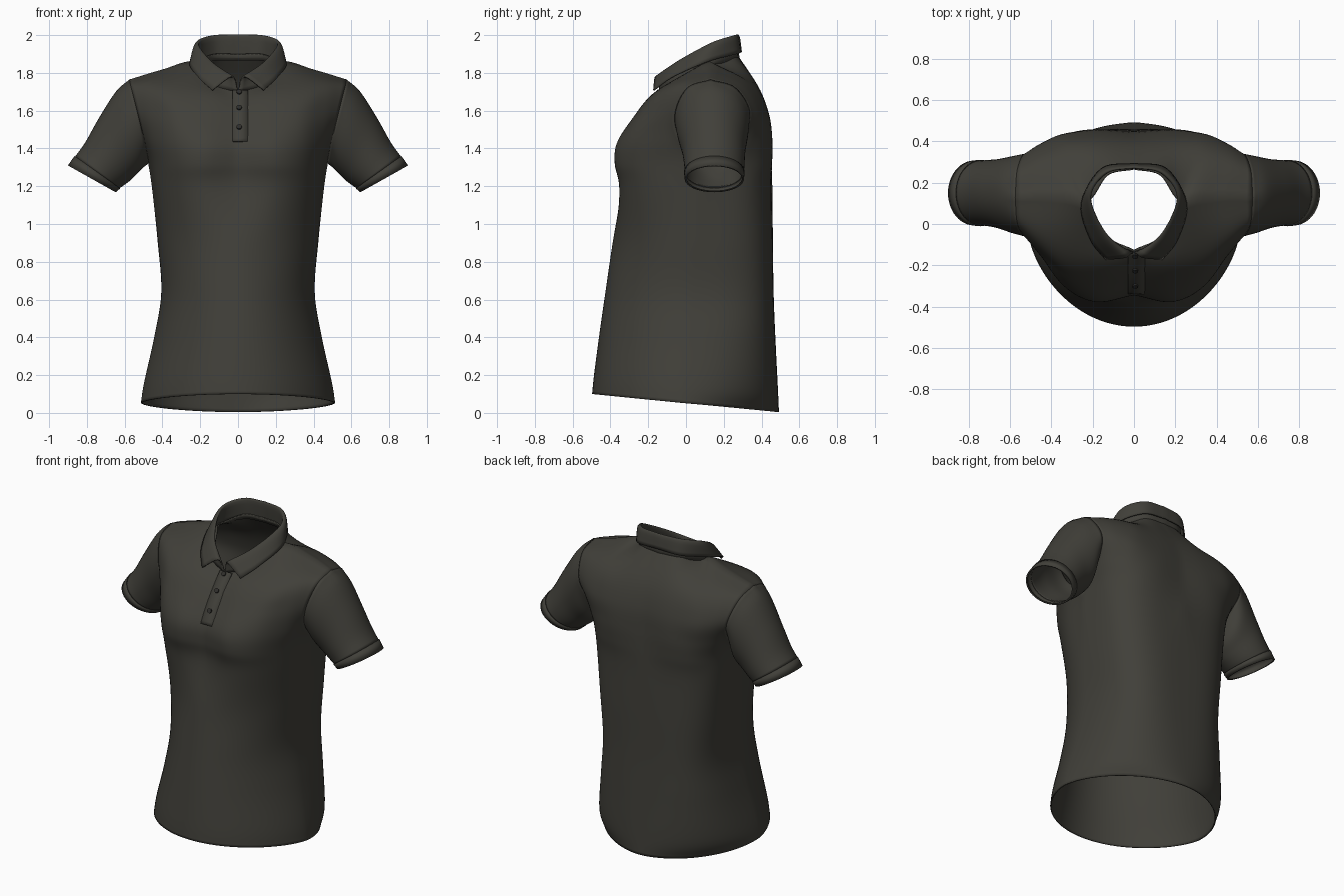
import bpy, bmesh, math
from mathutils import Vector as V

if "Cube" in bpy.data.objects:
    bpy.data.objects.remove(bpy.data.objects["Cube"])

SUB = 6                    # spline steps between control points
N = 4 * SUB                # columns in each half panel


def material(name, rgb):
    m = bpy.data.materials.new(name)
    m.diffuse_color = (*rgb, 1)
    m.use_nodes = True
    m.node_tree.nodes["Principled BSDF"].inputs["Base Color"].default_value = m.diffuse_color
    return m


CLOTH = material("dark olive cloth", (0.052, 0.050, 0.041))
BUTTON = material("button black", (0.028, 0.027, 0.024))


def spline(pts, sub=SUB):
    """Smooth curve running through all points."""
    p = [V(q) for q in pts]
    p = [2 * p[0] - p[1]] + p + [2 * p[-1] - p[-2]]
    out = []
    for i in range(1, len(p) - 2):
        a, b, c, d = p[i - 1:i + 3]
        for k in range(sub):
            t = k / sub
            out.append(0.5 * (2 * b + (c - a) * t + (2 * a - 5 * b + 4 * c - d) * t * t
                              + (3 * b - a - 3 * c + d) * t ** 3))
    return out + [p[-2]]


def loft(rows, sub=SUB):
    """Smooth the surface from row to row."""
    cols = [spline(c, sub) for c in zip(*rows)]
    return [list(r) for r in zip(*cols)]


def cloth_object(name, patches, thick=0.008, mirror=True):
    """patches: list of (rows, flip). Half shape, mirrored in x."""
    bm = bmesh.new()
    for rows, flip in patches:
        g = [[bm.verts.new(p) for p in r] for r in rows]
        for r0, r1 in zip(g, g[1:]):
            for i in range(len(r0) - 1):
                f = [r0[i], r0[i + 1], r1[i + 1], r1[i]]
                bm.faces.new(f[::-1] if flip else f)
    bmesh.ops.remove_doubles(bm, verts=bm.verts, dist=1e-4)
    me = bpy.data.meshes.new(name)
    bm.to_mesh(me)
    bm.free()
    me.shade_smooth()
    me.materials.append(CLOTH)
    ob = bpy.data.objects.new(name, me)
    bpy.context.collection.objects.link(ob)
    if mirror:
        m = ob.modifiers.new("mirror", 'MIRROR')
        m.merge_threshold = 0.001
    s = ob.modifiers.new("thickness", 'SOLIDIFY')
    s.thickness = thick
    s.offset = -1
    return ob


# ---- torso: lower rows are ovals
# (z front, z back, half width, y front, y back, y side, front power, back power)
LOWER = [(.10, .004, .514, -.497, .492, -.02, 1.22, 1.10), (.20, .12, .497, -.487, .487, -.01, 1.20, .88),
         (.42, .38, .444, -.458, .474, .02, 1.16, .73), (.65, .63, .406, -.425, .464, .04, 1.08, .63),
         (.92, .91, .426, -.385, .460, .06, .98, .62)]


def oval(zf, zb, w, yf, yb, ys, pf, pb, back):
    ex, ey = (pb, pb) if back else (1.0, pf)
    out = []
    for i in range(N + 1):
        a = math.pi / 2 * i / N
        s, c = math.sin(a) ** ex, max(0, math.cos(a)) ** ey if i < N else 0
        y = ys + ((yb if back else yf) - ys) * c
        out.append(V((w * s, y, zb + (zf - zb) * (yb - y) / (yb - yf))))
    return out


# chest and shoulder rows, centre to armhole; the last row is neckline plus shoulder seam
FRONT = [[(0, -.338, 1.19), (.19, -.350, 1.19), (.33, -.275, 1.19), (.425, -.12, 1.19), (.455, .08, 1.19)],
         [(0, -.345, 1.32), (.19, -.376, 1.32), (.34, -.295, 1.32), (.44, -.12, 1.32), (.475, .10, 1.32)],
         [(0, -.335, 1.42), (.18, -.365, 1.43), (.34, -.295, 1.44), (.45, -.15, 1.44), (.497, -.025, 1.44)],
         [(0, -.275, 1.53), (.17, -.29, 1.55), (.33, -.25, 1.57), (.45, -.15, 1.58), (.53, -.06, 1.58)],
         [(0, -.20, 1.63), (.15, -.185, 1.68), (.33, -.14, 1.71), (.46, -.065, 1.732), (.565, .005, 1.72)],
         [(0, -.13, 1.71), (.13, -.06, 1.75), (.23, .11, 1.86), (.40, .14, 1.818), (.575, .13, 1.765)]]
BACK = [[(0, .457, 1.19), (.235, .440, 1.19), (.365, .38, 1.19), (.435, .27, 1.19), (.455, .08, 1.19)],
        [(0, .452, 1.32), (.23, .452, 1.32), (.365, .40, 1.32), (.448, .28, 1.32), (.475, .10, 1.32)],
        [(0, .445, 1.44), (.21, .457, 1.44), (.355, .425, 1.44), (.45, .35, 1.44), (.497, .26, 1.44)],
        [(0, .43, 1.58), (.18, .44, 1.58), (.34, .43, 1.58), (.45, .39, 1.58), (.53, .34, 1.58)],
        [(0, .38, 1.73), (.16, .377, 1.735), (.32, .345, 1.745), (.46, .308, 1.735), (.565, .265, 1.72)],
        [(0, .27, 1.90), (.13, .24, 1.90), (.23, .11, 1.86), (.40, .14, 1.818), (.575, .13, 1.765)]]

front_rows = [oval(*r, False) for r in LOWER] + [spline(r) for r in FRONT]
back_rows = [oval(*r, True) for r in LOWER] + [spline(r) for r in BACK]
back_rows[-1][N // 2:] = front_rows[-1][N // 2:]        # shared shoulder seam
front, back = loft(front_rows), loft(back_rows)
k0 = (len(LOWER) + 1) * SUB                             # armpit row
for f, b in zip(front[:k0], back[:k0]):                 # shared side seam
    f[-1] = b[-1] = (f[-1] + b[-1]) / 2
cloth_object("torso", [(front, False), (back, True)])

# ---- sleeves: start on the armhole edge, end at the cuff
armhole = [r[-1] for r in front[k0:]] + [r[-1] for r in back[k0:]][-2::-1]


def ring(top, bottom, yc, hy, grow=0.0):
    (tx, tz), (bx, bz) = top, bottom
    mid, half = V(((tx + bx) / 2, yc, (tz + bz) / 2)), V(((tx - bx) / 2, 0, (tz - bz) / 2))
    half *= 1 + grow / half.length
    n = len(armhole) - 1
    return [mid - half * math.cos(2 * math.pi * i / n)
            - V((0, (hy + grow) * math.sin(2 * math.pi * i / n), 0)) for i in range(n + 1)]


CUFF_IN = ((.862, 1.358), (.627, 1.190), .150, .157)
CUFF_OUT = ((.897, 1.308), (.651, 1.170), .150, .153)
sleeve = loft([armhole,
               ring((.647, 1.700), (.512, 1.290), .142, .188),
               ring((.738, 1.558), (.562, 1.238), .147, .168),
               ring((.810, 1.43), (.604, 1.205), .150, .160),
               ring(*CUFF_IN)], 5)
cloth_object("sleeves", [(sleeve, True)])
cuff = [ring(*CUFF_IN, -.004), ring(*CUFF_IN, .004), ring(*CUFF_OUT, .004), ring(*CUFF_OUT, -.006)]
cloth_object("sleeve_cuffs", [(cuff, True)], 0.004)

# ---- collar: stand, fold and turned-down leaf, centre back to front point
COLLAR = [[(0, .276, 1.865), (.135, .248, 1.862), (.232, .11, 1.828), (.145, -.065, 1.735), (.0, -.134, 1.70)],
          [(0, .268, 1.990), (.13, .245, 1.986), (.208, .13, 1.950), (.137, -.04, 1.852), (.015, -.145, 1.768)],
          [(0, .284, 1.992), (.15, .258, 1.984), (.234, .13, 1.942), (.160, -.055, 1.850), (.045, -.165, 1.780)],
          [(0, .296, 1.912), (.16, .270, 1.900), (.257, .10, 1.855), (.213, -.075, 1.78), (.138, -.174, 1.71)]]
cloth_object("collar", [(loft([spline(r) for r in COLLAR], 4), False)])

# ---- placket: thin strip following the centre front
centre = [r[0] for r in front if r[0].z > 1.42]
strip = [[V((x, p.y - .012, p.z)) for x in (-.03, .012, .054)] for p in centre]
cloth_object("placket", [(strip, False)], 0.009, False)

# ---- buttons: small discs facing out of the placket
for i, z in enumerate((1.505, 1.62, 1.715)):
    j = min(range(1, len(centre) - 1), key=lambda q: abs(centre[q].z - z))
    t = (centre[j + 1] - centre[j - 1]).normalized()
    n = V((0, -t.z, t.y))
    pos = V((.006, centre[j].y - .012, centre[j].z)) + n * .003
    bpy.ops.mesh.primitive_cylinder_add(vertices=20, radius=.014, depth=.010, location=pos,
                                        rotation=n.to_track_quat('Z', 'Y').to_euler())
    b = bpy.context.object
    b.name = f"button_{i + 1}"
    b.data.materials.append(BUTTON)
    bpy.ops.object.shade_smooth_by_angle()
